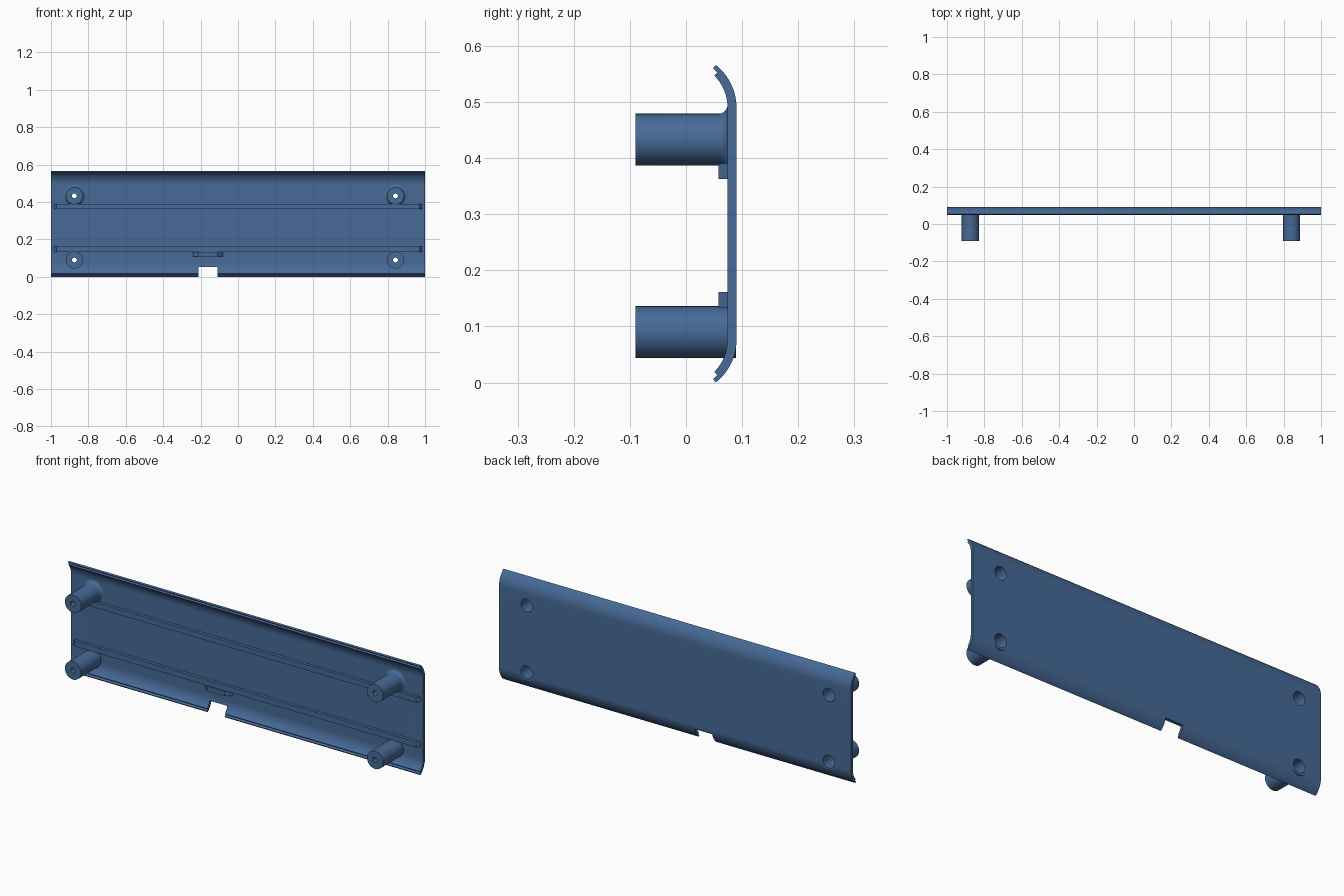
import bpy, bmesh, math
from mathutils import Vector, Matrix

if "Cube" in bpy.data.objects:
    bpy.data.objects.remove(bpy.data.objects["Cube"])

blue = bpy.data.materials.new("steel_blue")
blue.diffuse_color = (0.063, 0.145, 0.31, 1)
blue.use_nodes = True
blue.node_tree.nodes["Principled BSDF"].inputs["Base Color"].default_value = blue.diffuse_color


def add_object(name, bm):
    bmesh.ops.recalc_face_normals(bm, faces=bm.faces)
    mesh = bpy.data.meshes.new(name)
    bm.to_mesh(mesh)
    bm.free()
    mesh.materials.append(blue)
    obj = bpy.data.objects.new(name, mesh)
    bpy.context.collection.objects.link(obj)
    return obj


def activate(obj):
    bpy.ops.object.select_all(action='DESELECT')
    obj.select_set(True)
    bpy.context.view_layer.objects.active = obj


def smooth(obj):
    activate(obj)
    bpy.ops.object.shade_smooth_by_angle(angle=math.radians(30))


def prism(name, points, offset):
    """Closed outline swept along an offset."""
    bm = bmesh.new()
    face = bm.faces.new([bm.verts.new(p) for p in points])
    out = bmesh.ops.extrude_face_region(bm, geom=[face])
    verts = [g for g in out["geom"] if isinstance(g, bmesh.types.BMVert)]
    bmesh.ops.translate(bm, verts=verts, vec=Vector(offset))
    return add_object(name, bm)


def lathe(name, profile, x, z, steps=48):
    """Closed (radius, y) outline spun round a y-parallel axis."""
    bm = bmesh.new()
    rings = []
    for i in range(steps):
        a = 2 * math.pi * i / steps
        rings.append([bm.verts.new((x + r * math.cos(a), y, z + r * math.sin(a)))
                      for r, y in profile])
    n = len(profile)
    for i in range(steps):
        a, b = rings[i], rings[(i + 1) % steps]
        for j in range(n):
            k = (j + 1) % n
            bm.faces.new((a[j], a[k], b[k], b[j]))
    return add_object(name, bm)


def cut(obj, cutter):
    mod = obj.modifiers.new("cut", 'BOOLEAN')
    mod.operation = 'DIFFERENCE'
    mod.solver = 'EXACT'
    mod.object = cutter
    activate(obj)
    bpy.ops.object.modifier_apply(modifier=mod.name)
    bpy.data.objects.remove(cutter)


# Panel cross-section: flat middle, curled edges, stepped lip
HEIGHT, BACK, INNER = 0.566, 0.09, 0.074
R_OUT, R_MID, R_IN = 0.0966, 0.0886, 0.0806
CY, CZ = BACK - R_OUT, 0.49


def arc(r, a0, a1, n):
    return [(CY + r * math.cos(math.radians(a0 + (a1 - a0) * i / n)),
             CZ + r * math.sin(math.radians(a0 + (a1 - a0) * i / n))) for i in range(n + 1)]


top = arc(R_OUT, 0, 51.9, 14) + arc(R_MID, 51.9, 45, 2) + arc(R_IN, 45, 0, 12)
section = top + [(y, HEIGHT - z) for y, z in reversed(top)]
panel = prism("panel", [(-1, y, z) for y, z in section], (2, 0, 0))

# Cable notch in the lower edge
cut(panel, prism("notch_cutter", [(-0.21, 0, -0.1), (-0.11, 0, -0.1),
                                  (-0.11, 0, 0.052), (-0.21, 0, 0.052)], (0, 0.2, 0)))

# Screw posts with counterbored holes open at the back
HOLE, BORE, POST = 0.013, 0.033, 0.046
for x, side in ((-0.875, "left"), (0.842, "right")):
    for z, level in ((0.09, "lower"), (0.433, "upper")):
        bm = bmesh.new()
        bmesh.ops.create_cone(bm, cap_ends=True, segments=48, radius1=BORE, radius2=BORE, depth=0.2,
                              matrix=Matrix.Translation((x, 0.1, z)) @ Matrix.Rotation(math.pi / 2, 4, 'X'))
        cut(panel, add_object("hole_cutter", bm))
        outer = [(HOLE, -0.09), (POST, -0.09)]
        if level == "upper":
            f = 0.016
            outer += [(POST + f - f * math.cos(t * math.pi / 12), 0.058 + f * math.sin(t * math.pi / 12))
                      for t in range(7)]
            outer += [(POST + f, 0.078), (BORE, 0.078)]
        else:
            outer += [(POST, 0.0895), (BORE, 0.0895)]
        smooth(lathe(f"{level}_{side}_post", outer + [(BORE, -0.05), (HOLE, -0.05)], x, z))
smooth(panel)


# Ribs with sloping ends
def rib(name, x0, x1, slope, front, z0, z1):
    pts = [(x0, 0.078, z0), (x0, INNER, z0), (x0 + slope, front, z0),
           (x1 - slope, front, z0), (x1, INNER, z0), (x1, 0.078, z0)]
    return prism(name, pts, (0, 0, z1 - z0))


rib("upper_rib", -0.985, 0.985, 0.015, 0.058, 0.363, 0.39)
rib("lower_rib", -0.985, 0.985, 0.015, 0.058, 0.133, 0.161)
rib("notch_catch", -0.24, -0.08, 0.03, 0.049, 0.11, 0.1335)
